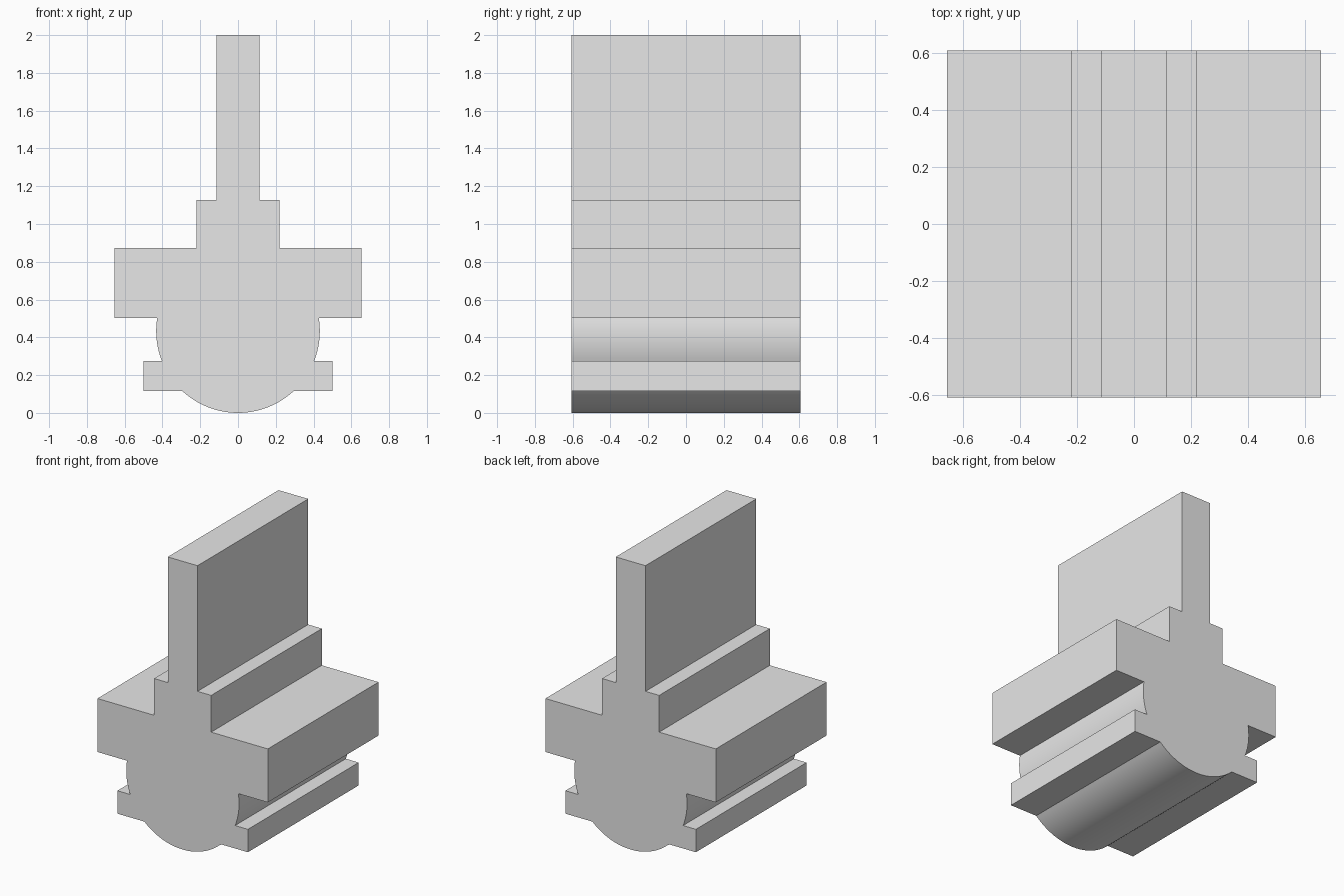
import bpy
import bmesh
from math import sin, cos, asin, pi, radians

cube = bpy.data.objects.get("Cube")
if cube:
    bpy.data.objects.remove(cube, do_unlink=True)

HALF_LENGTH = 0.607
RADIUS = 0.433

# Heights of the section
RAIL_LOW, RAIL_TOP = 0.115, 0.274
SHELF_LOW, SHELF_TOP = 0.502, 0.873
STEP_TOP, BLADE_TOP = 1.128, 2.0


def arc(z0, z1, steps):
    """Points on the +x side of the round core between two heights."""
    a0, a1 = (asin(max(-1, z / RADIUS - 1)) for z in (z0, z1))
    angles = [a0 + (a1 - a0) * i / steps for i in range(steps + 1)]
    return [(RADIUS * cos(a), RADIUS * (1 + sin(a))) for a in angles]


# Right half of the section, from the bottom centre up to the blade
half = arc(0, RAIL_LOW, 16)
half += [(0.501, RAIL_LOW), (0.501, RAIL_TOP)]
half += arc(RAIL_TOP, SHELF_LOW, 12)
half += [(0.654, SHELF_LOW), (0.654, SHELF_TOP),
         (0.219, SHELF_TOP), (0.219, STEP_TOP),
         (0.114, STEP_TOP), (0.114, BLADE_TOP)]
half[0] = (0, 0)
section = half + [(-x, z) for x, z in reversed(half[1:])]

# Extrude the mirrored section along y
bm = bmesh.new()
front = bm.faces.new([bm.verts.new((x, -HALF_LENGTH, z)) for x, z in section])
result = bmesh.ops.extrude_face_region(bm, geom=[front], use_keep_orig=True)
back = [v for v in result["geom"] if isinstance(v, bmesh.types.BMVert)]
bmesh.ops.translate(bm, verts=back, vec=(0, 2 * HALF_LENGTH, 0))
bmesh.ops.recalc_face_normals(bm, faces=bm.faces)
mesh = bpy.data.meshes.new("extruded_rail")
bm.to_mesh(mesh)
bm.free()

rail = bpy.data.objects.new("extruded_rail", mesh)
bpy.context.collection.objects.link(rail)

# Plain grey finish
grey = bpy.data.materials.new("light_grey")
grey.use_nodes = True
colour = (0.8, 0.8, 0.8, 1)
grey.diffuse_color = colour
grey.node_tree.nodes["Principled BSDF"].inputs["Base Color"].default_value = colour
mesh.materials.append(grey)

# Smooth the round core, keep the corners crisp
bpy.ops.object.select_all(action="DESELECT")
rail.select_set(True)
bpy.context.view_layer.objects.active = rail
bpy.ops.object.shade_smooth_by_angle(angle=radians(25))
